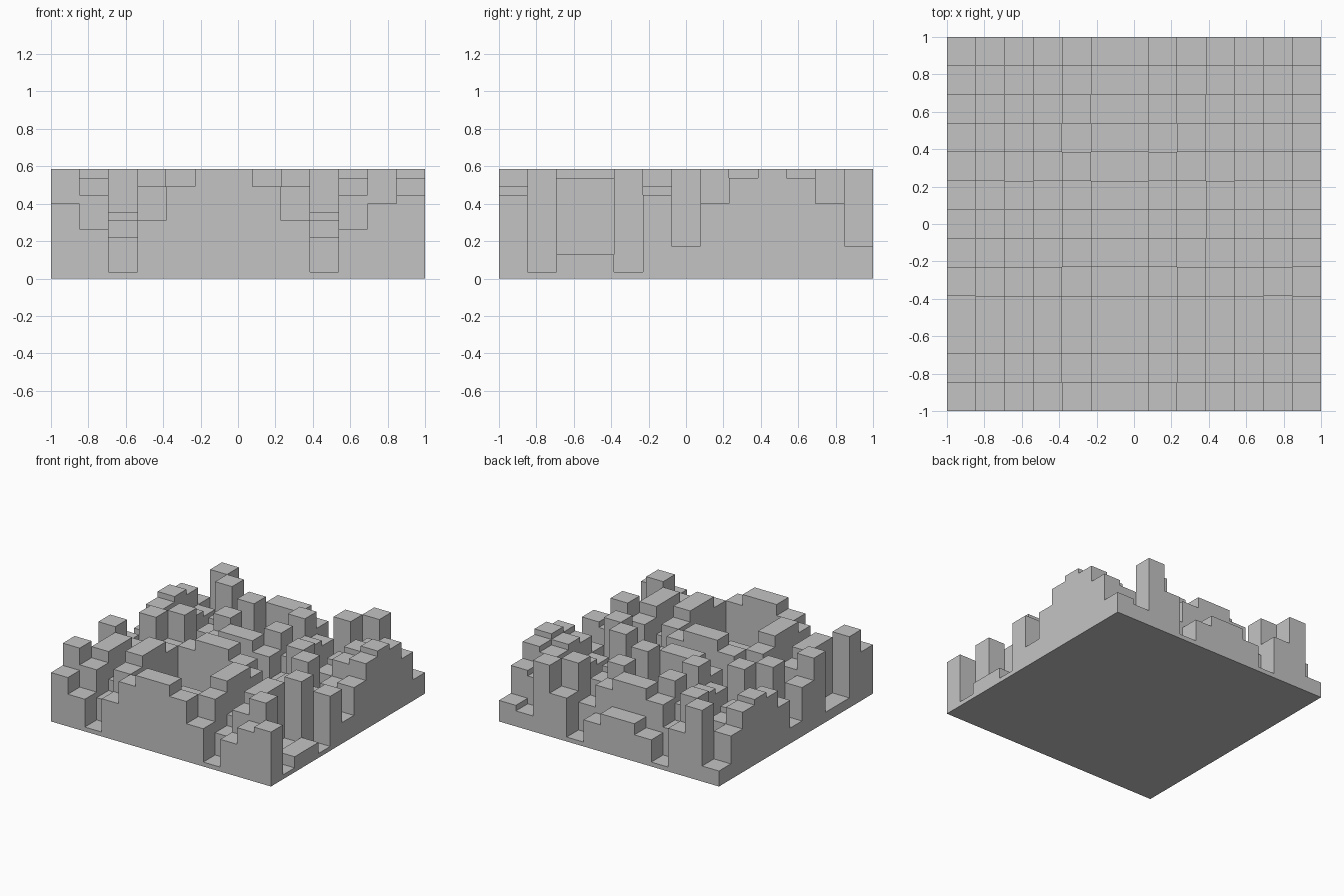
import bpy
import bmesh

cube = bpy.data.objects.get("Cube")
if cube:
    bpy.data.objects.remove(cube, do_unlink=True)

N = 13              # wells per side, also the number of depth levels
CELL = 2 / N
FLOOR = 0.036       # height of the deepest well
STEP = 0.0457       # height of one level

# One plain grey for the whole block
grey = bpy.data.materials.new("light grey")
grey.use_nodes = True
grey.diffuse_color = (0.55, 0.55, 0.55, 1)
grey.node_tree.nodes["Principled BSDF"].inputs["Base Color"].default_value = grey.diffuse_color


def height(i, j):
    """Quadratic residue height of a well; zero outside the block."""
    if not (0 <= i < N and 0 <= j < N):
        return 0.0
    level = (2 - (i - 6) * (i - 5) - (j - 9) ** 2) % N
    return FLOOR + STEP * level


def corner(i, j):
    return i * CELL - 1, j * CELL - 1


bm = bmesh.new()


def quad(*points):
    bm.faces.new([bm.verts.new(p) for p in points])


def wall(a, b, low, high):
    """Upright face running from plan point a to b."""
    quad((*a, low), (*b, low), (*b, high), (*a, high))


# Well tops, and walls wherever a neighbour is lower
for i in range(N):
    for j in range(N):
        z = height(i, j)
        ring = [corner(i, j), corner(i + 1, j), corner(i + 1, j + 1), corner(i, j + 1)]
        quad(*[(*p, z) for p in ring])
        for side, (di, dj) in enumerate([(0, -1), (1, 0), (0, 1), (-1, 0)]):
            low = height(i + di, j + dj)
            if low < z - 0.001:
                wall(ring[side], ring[(side + 1) % 4], low, z)

# Flat underside
quad((-1, -1, 0), (-1, 1, 0), (1, 1, 0), (1, -1, 0))

bmesh.ops.remove_doubles(bm, verts=bm.verts, dist=0.0001)
mesh = bpy.data.meshes.new("diffuser_block")
bm.to_mesh(mesh)
bm.free()
mesh.materials.append(grey)
block = bpy.data.objects.new("diffuser_block", mesh)
bpy.context.collection.objects.link(block)
